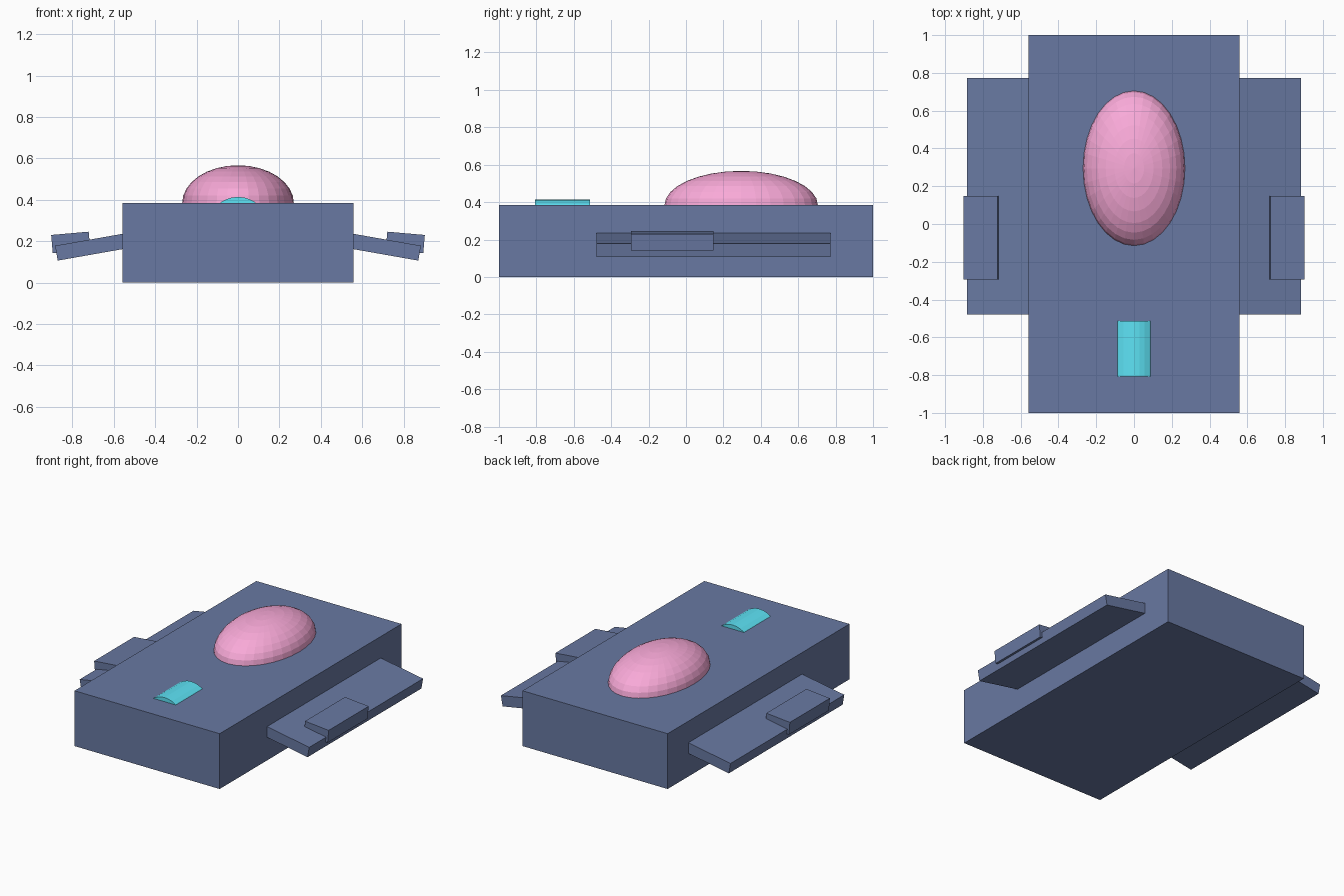
import bpy, math
from mathutils import Matrix, Vector

if "Cube" in bpy.data.objects:
    bpy.data.objects.remove(bpy.data.objects["Cube"])


def material(name, rgb):
    m = bpy.data.materials.new(name)
    m.diffuse_color = (*rgb, 1)
    m.use_nodes = True
    m.node_tree.nodes["Principled BSDF"].inputs["Base Color"].default_value = m.diffuse_color
    return m


slate = material("slate", (0.14, 0.19, 0.36))
pink = material("pink", (0.95, 0.40, 0.69))
cyan = material("cyan", (0.11, 0.77, 0.92))


def finish(name, mat):
    ob = bpy.context.object
    ob.name = ob.data.name = name
    ob.data.materials.append(mat)
    return ob


def box(name, centre, size, tilt=0):
    # box tilted about the front-to-back axis; dimensions baked into the mesh
    bpy.ops.mesh.primitive_cube_add(size=1)
    ob = finish(name, slate)
    ob.data.transform(Matrix.Diagonal((*size, 1)))
    ob.location = centre
    ob.rotation_euler.y = tilt
    return ob


def side_slabs(name, top_outer, length, thick, y0, y1, degrees):
    # drooping slab located by its upper outer edge, repeated on both sides
    a = math.radians(degrees)
    along = Vector((math.cos(a), -math.sin(a)))
    up = Vector((math.sin(a), math.cos(a)))
    c = Vector(top_outer) - along * length / 2 - up * thick / 2
    for side, s in (("right", 1), ("left", -1)):
        box(f"{side}_{name}", (s * c.x, (y0 + y1) / 2, c.y),
            (length, y1 - y0, thick), s * a)


# Main hull
box("hull", (0, 0, 0.1925), (1.118, 2.0, 0.385))

# Side wings and the pods resting on their tips
side_slabs("wing", (0.884, 0.178), 0.40, 0.073, -0.479, 0.773, 10)
side_slabs("pod", (0.903, 0.230), 0.182, 0.088, -0.293, 0.147, 5)

# Canopy dome
bpy.ops.mesh.primitive_uv_sphere_add(segments=32, ring_count=16, radius=1)
dome = finish("canopy", pink)
dome.data.transform(Matrix.Diagonal((0.27, 0.41, 0.183, 1)))
dome.location = (0, 0.295, 0.384)

# Half-sunk rounded light bar
bpy.ops.mesh.primitive_cylinder_add(vertices=32, radius=0.146, depth=0.294)
bar = finish("light_bar", cyan)
bar.rotation_euler.x = math.pi / 2
bar.location = (0, -0.661, 0.268)
